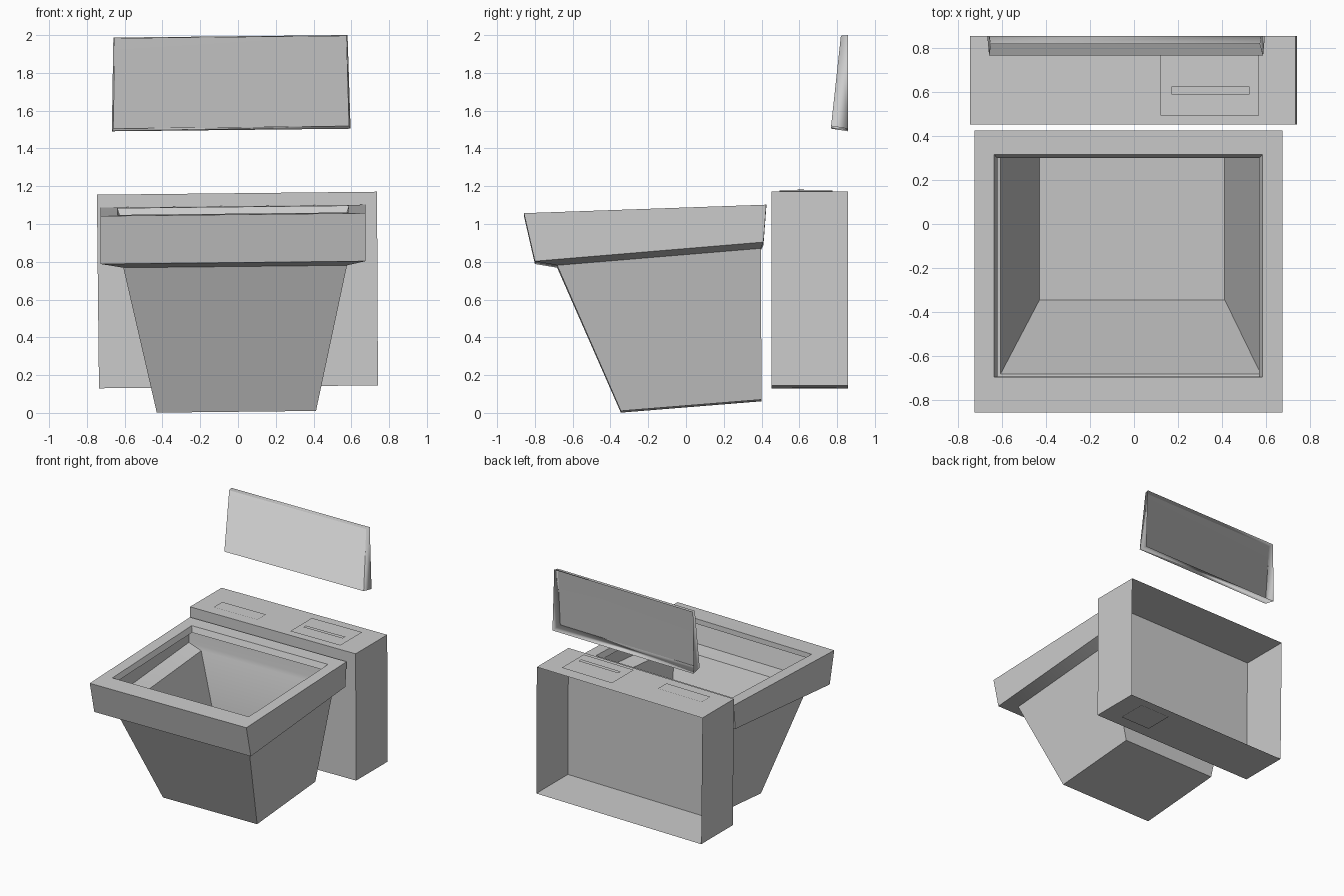
import bpy, bmesh, math

if "Cube" in bpy.data.objects:
    bpy.data.objects.remove(bpy.data.objects["Cube"])

TILT = 0.0107  # the whole model leans very slightly to one side


def rect(x0, x1, y0, y1, z_front, z_back):
    """Four corners of a level loop, sloping from front to back."""
    return [(x0, y0, z_front), (x1, y0, z_front), (x1, y1, z_back), (x0, y1, z_back)]


def loft(name, loops, cap_end=True, inset=0.0, smooth=35):
    """Bridge four-cornered loops into a shell, optionally closing the last one."""
    bm = bmesh.new()
    rings = [[bm.verts.new((x, y, z + TILT * x)) for x, y, z in lp] for lp in loops]
    for a, b in zip(rings, rings[1:]):
        for i in range(4):
            j = (i + 1) % 4
            bm.faces.new((a[i], a[j], b[j], b[i]))
    if cap_end:
        cap = bm.faces.new(rings[-1])
        if inset:
            bmesh.ops.inset_region(bm, faces=[cap], thickness=inset)
    bmesh.ops.recalc_face_normals(bm, faces=bm.faces[:])
    mesh = bpy.data.meshes.new(name)
    bm.to_mesh(mesh)
    bm.free()
    ob = bpy.data.objects.new(name, mesh)
    bpy.context.collection.objects.link(ob)
    bpy.ops.object.select_all(action='DESELECT')
    bpy.context.view_layer.objects.active = ob
    ob.select_set(True)
    bpy.ops.object.shade_smooth_by_angle(angle=math.radians(smooth))
    return ob


def plate(name, x0, x1, y0, y1, z0, z1=None, down=False):
    """Thin flat marking plate."""
    lp = rect(x0, x1, y0, y1, z0, z0 if z1 is None else z1)
    ob = loft(name, [lp])
    if down:
        ob.data.flip_normals()
    return ob


# Bowl: rim lip, flat rim, outer rim wall, underside ledge, tapered body
loft("bowl", [
    rect(-0.622, 0.570, -0.695, 0.300, 1.015, 1.045),
    rect(-0.637, 0.585, -0.697, 0.317, 1.055, 1.091),
    rect(-0.727, 0.675, -0.858, 0.425, 1.050, 1.095),
    rect(-0.727, 0.675, -0.800, 0.410, 0.796, 0.897),
    rect(-0.607, 0.577, -0.682, 0.396, 0.775, 0.865),
    rect(-0.430, 0.413, -0.345, 0.400, 0.006, 0.066),
])


def upright(y, x0b, x1b, x0t, x1t, zb, zt, yt=None):
    """Four corners of an upright loop (bottom pair, then top pair)."""
    yt = y if yt is None else yt
    return [(x0b, y, zb), (x1b, y, zb), (x1t, yt, zt), (x0t, yt, zt)]


# Tank: box open at the back
loft("tank", [
    upright(0.857, -0.736, 0.741, -0.747, 0.736, 0.138, 1.163),
    upright(0.453, -0.736, 0.741, -0.747, 0.736, 0.138, 1.163),
])

# Raised lid panel: wedge-shaped tray open at the back
loft("lid_panel", [
    upright(0.857, -0.668, 0.596, -0.660, 0.580, 1.498, 1.994),
    upright(0.768, -0.660, 0.588, -0.653, 0.574, 1.512, 1.990, yt=0.820),
], inset=0.05, smooth=120)

# Flat plates on the tank top, tank underside and bowl underside
plate("tank_left_plate", -0.593, -0.200, 0.535, 0.645, 1.168)
plate("tank_right_plate", 0.120, 0.570, 0.495, 0.775, 1.172)
plate("tank_slot_plate", 0.170, 0.525, 0.590, 0.625, 1.181)
plate("tank_under_plate", 0.325, 0.594, 0.560, 0.797, 0.130, down=True)
plate("bowl_under_plate", 0.200, 0.380, 0.220, 0.345, 0.046, 0.056, down=True)
